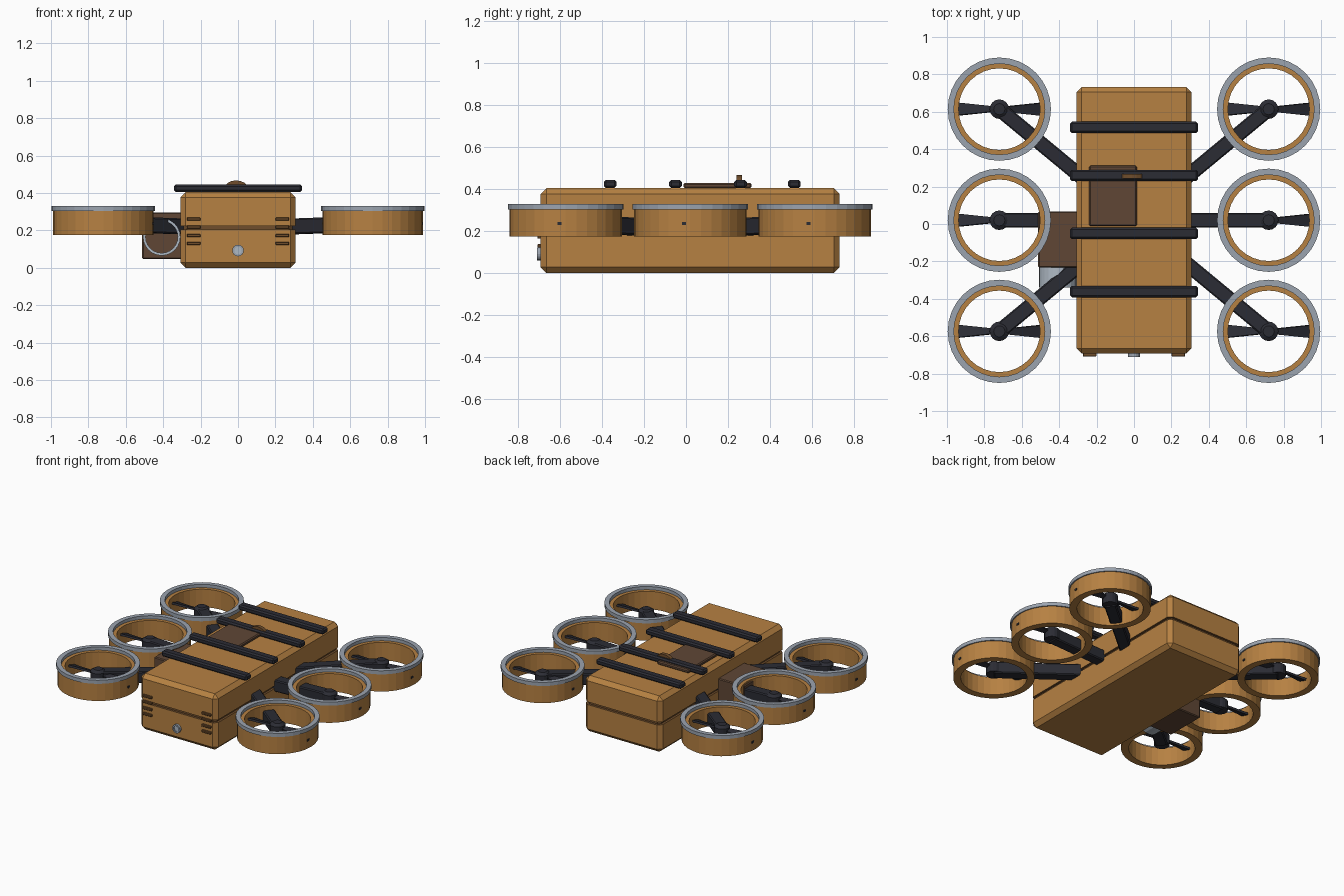
import bpy, bmesh, math
from mathutils import Matrix, Vector

if "Cube" in bpy.data.objects:
    bpy.data.objects.remove(bpy.data.objects["Cube"])

YC = 0.02  # middle of the craft along its length


def material(name, rgb):
    m = bpy.data.materials.new(name)
    m.diffuse_color = (*rgb, 1)
    m.use_nodes = True
    m.node_tree.nodes["Principled BSDF"].inputs["Base Color"].default_value = m.diffuse_color
    return m


TAN = material("tan_shell", (0.47, 0.22, 0.055))
BROWN = material("dark_brown", (0.115, 0.062, 0.036))
SEAM = material("seam_brown", (0.16, 0.075, 0.025))
BLACK = material("charcoal", (0.024, 0.025, 0.034))
GREY = material("steel_grey", (0.33, 0.37, 0.43))
PALE = material("pale_metal", (0.43, 0.49, 0.56))


def finish(name, bm, *mats):
    bmesh.ops.recalc_face_normals(bm, faces=bm.faces)
    me = bpy.data.meshes.new(name)
    bm.to_mesh(me)
    bm.free()
    for m in mats:
        me.materials.append(m)
    ob = bpy.data.objects.new(name, me)
    bpy.context.collection.objects.link(ob)
    return ob


def box_bm(lo, hi, bevel=0.0):
    bm = bmesh.new()
    lo, hi = Vector(lo), Vector(hi)
    bmesh.ops.create_cube(bm, size=1)
    for v in bm.verts:
        v.co = (lo + hi) / 2 + v.co * (hi - lo)
    if bevel:
        bmesh.ops.bevel(bm, geom=bm.edges[:], offset=bevel, segments=1,
                        affect='EDGES', profile=0.5)
    return bm


def box(name, lo, hi, mat, bevel=0.0):
    return finish(name, box_bm(lo, hi, bevel), mat)


def lathe(name, profile, mat, matrix, segs=32):
    """Closed (radius, height) loop spun around the local z axis."""
    bm = bmesh.new()
    rows = [[bm.verts.new((r * math.cos(a), r * math.sin(a), z)) for r, z in profile]
            for a in (2 * math.pi * i / segs for i in range(segs))]
    n = len(profile)
    for i in range(segs):
        a, b = rows[i], rows[(i + 1) % segs]
        for j in range(n):
            k = (j + 1) % n
            bm.faces.new((a[j], b[j], b[k], a[k]))
    bm.transform(matrix)
    return finish(name, bm, mat)


def tube(name, r_out, r_in, z0, z1, mat, matrix, segs=32):
    return lathe(name, [(r_in, z0), (r_out, z0), (r_out, z1), (r_in, z1)], mat, matrix, segs)


def disc(name, r0, r1, depth, mat, matrix, segs=16):
    bm = bmesh.new()
    bmesh.ops.create_cone(bm, cap_ends=True, segments=segs, radius1=r0, radius2=r1,
                          depth=depth, matrix=matrix)
    return finish(name, bm, mat)


def at(x, y, z):
    return Matrix.Translation((x, y, z))


# Main case with a sunken seam around its middle
bm = box_bm((-0.308, YC - 0.713, 0), (0.308, YC + 0.713, 0.405), 0.028)
for z in (0.204, 0.224):
    bmesh.ops.bisect_plane(bm, geom=bm.verts[:] + bm.edges[:] + bm.faces[:],
                           plane_co=(0, 0, z), plane_no=(0, 0, 1))
belt = [f for f in bm.faces if 0.204 < f.calc_center_median().z < 0.224]
bm.normal_update()
side = bmesh.ops.inset_region(bm, faces=belt, thickness=0.0005, depth=-0.016,
                              use_even_offset=True)["faces"]
for f in belt + side:
    f.material_index = 1
finish("case", bm, TAN, SEAM)

# Straps across the top
for y in (0.517, 0.26, -0.05, -0.362):
    box("strap", (-0.342, y - 0.03, 0.405), (0.342, y + 0.03, 0.445), BLACK, 0.01)

# Top hatch and its half-round grip
box("hatch", (-0.24, -0.012, 0.404), (0.015, 0.312, 0.43), BROWN, 0.007)
bm = bmesh.new()
arc = [(-0.01 + 0.062 * math.cos(t), 0.425 + 0.042 * math.sin(t))
       for t in (math.pi * i / 8 for i in range(9))]
face = bm.faces.new([bm.verts.new((x, 0.242, z)) for x, z in arc])
ext = bmesh.ops.extrude_face_region(bm, geom=[face])["geom"]
bmesh.ops.translate(bm, vec=(0, 0.026, 0),
                    verts=[v for v in ext if isinstance(v, bmesh.types.BMVert)])
finish("hatch_grip", bm, SEAM)

# Front vents and lamp
for s in (-1, 1):
    for z in (0.13, 0.172, 0.218, 0.26):
        box("vent_slat", (s * 0.237 - 0.037, -0.708, z - 0.008),
            (s * 0.237 + 0.037, -0.688, z + 0.008), SEAM, 0.003)
facing = Matrix.Rotation(math.pi / 2, 4, 'X')
tube("lamp_rim", 0.031, 0.02, 0, 0.025, GREY, at(0, -0.685, 0.092) @ facing, 16)
disc("lamp_lens", 0.021, 0.021, 0.02, PALE, at(0, -0.692, 0.092) @ facing)

# Side pod with an open round nozzle facing forward
box("side_pod", (-0.512, -0.232, 0.046), (-0.3, 0.068, 0.295), BROWN, 0.006)
tube("pod_nozzle", 0.1, 0.086, 0, 0.112, PALE, at(-0.408, -0.228, 0.165) @ facing, 24)


def arm(inner, outer):
    """Square-section arm from the case to a rotor hub."""
    a, b = Vector(inner), Vector(outer)
    d = b - a
    bm = box_bm((0, -0.04, -0.042), (d.length, 0.04, 0.042), 0.007)
    bm.transform(at(*a) @ d.to_track_quat('X', 'Z').to_matrix().to_4x4())
    finish("arm", bm, BLACK)


def blade(x, y, z, turn):
    """Tapered, pitched blade widening toward its tip."""
    bm = box_bm((0.03, -0.5, -0.007), (0.222, 0.5, 0.007))
    for v in bm.verts:
        v.co.y *= 0.07 if v.co.x > 0.1 else 0.028
    bm.transform(at(x, y, z) @ Matrix.Rotation(turn, 4, 'Z') @ Matrix.Rotation(0.3, 4, 'X'))
    finish("rotor_blade", bm, BLACK)


# Six ducted rotors
for s in (-1, 1):
    for row in (-1, 0, 1):
        x, y = s * 0.72, YC + row * 0.594
        tube("duct", 0.268, 0.218, 0.175, 0.306, TAN, at(x, y, 0))
        tube("duct_rim", 0.276, 0.243, 0.303, 0.329, GREY, at(x, y, 0))
        arm((s * 0.27, YC + row * 0.222, 0.22), (x, y, 0.236))
        disc("rotor_hub", 0.052, 0.052, 0.07, BLACK, at(x, y, 0.235))
        disc("hub_cap", 0.052, 0.03, 0.016, BLACK, at(x, y, 0.278))
        for k in (0, 1):
            blade(x, y, 0.25, math.pi * k)
            e = 1 - 2 * k
            box("duct_marker", (x + e * 0.266 - 0.004, y - e * 0.03 - 0.01, 0.23),
                (x + e * 0.266 + 0.004, y - e * 0.03 + 0.01, 0.243), BLACK)
